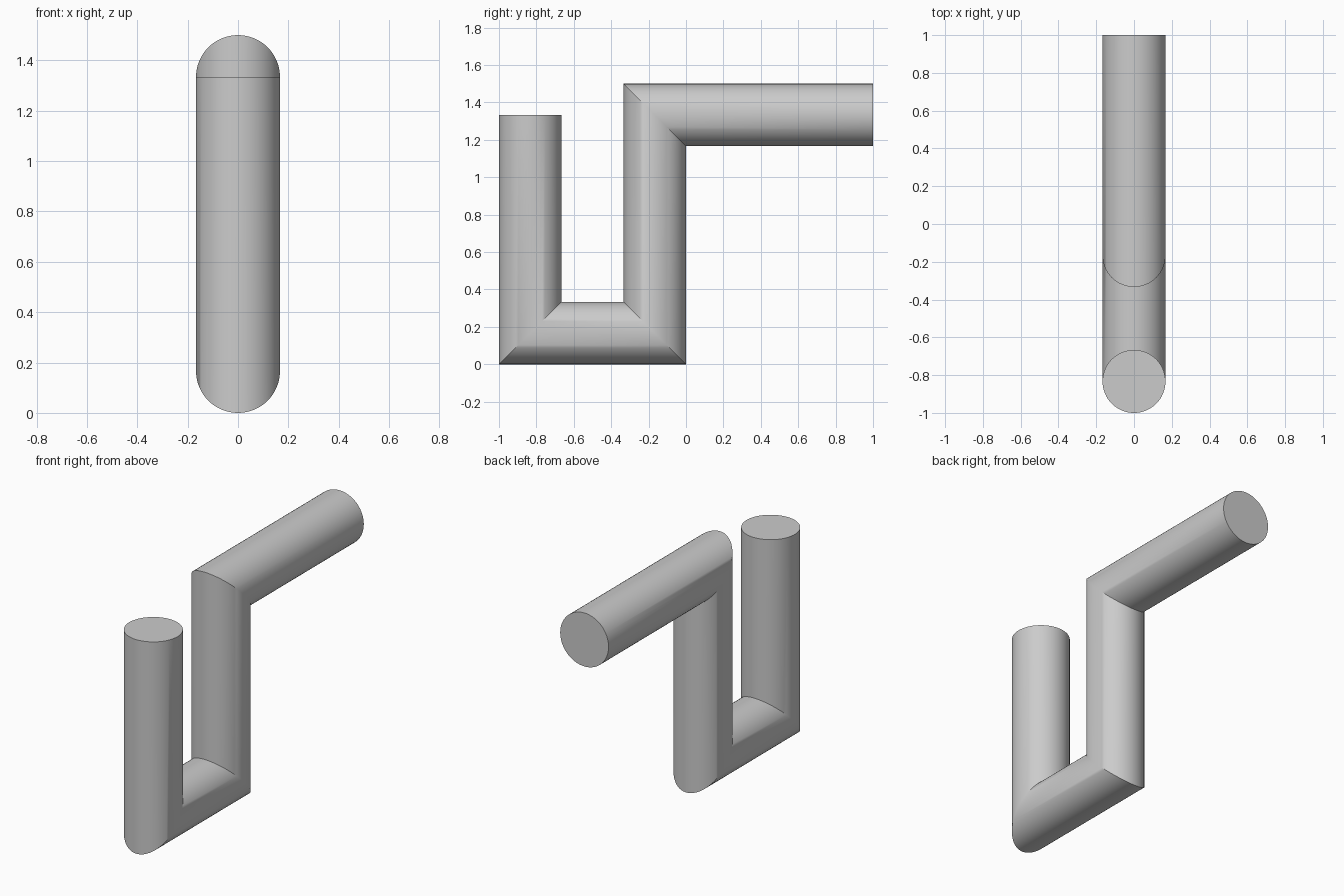
import bpy
import bmesh
import math
from mathutils import Vector

cube = bpy.data.objects.get("Cube")
if cube:
    bpy.data.objects.remove(cube, do_unlink=True)

RADIUS = 1 / 6
SIDES = 64

# Centre line of the bent pipe as (y, z)
PATH = [Vector(p) for p in [(-5/6, 4/3), (-5/6, 1/6), (-1/6, 1/6), (-1/6, 4/3), (1, 4/3)]]

grey = bpy.data.materials.new("light grey")
grey.use_nodes = True
colour = (0.6, 0.6, 0.6, 1)
grey.diffuse_color = colour
grey.node_tree.nodes["Principled BSDF"].inputs["Base Color"].default_value = colour


def normal(a, b):
    d = (b - a).normalized()
    return Vector((-d.y, d.x))


# One ring per path point, stretched along the mitre at each corner
bm = bmesh.new()
normals = [normal(a, b) for a, b in zip(PATH, PATH[1:])]
rings = []
for i, p in enumerate(PATH):
    n1, n2 = normals[max(i - 1, 0)], normals[min(i, len(normals) - 1)]
    mitre = (n1 + n2) / (1 + n1.dot(n2))
    ring = []
    for k in range(SIDES):
        t = math.tau * k / SIDES
        c = p + mitre * RADIUS * math.cos(t)
        ring.append(bm.verts.new((RADIUS * math.sin(t), c.x, c.y)))
    rings.append(ring)

# Walls between rings, then flat end caps
for a, b in zip(rings, rings[1:]):
    for k in range(SIDES):
        j = (k + 1) % SIDES
        bm.faces.new((a[k], a[j], b[j], b[k]))
bm.faces.new(rings[0])
bm.faces.new(rings[-1])
bmesh.ops.recalc_face_normals(bm, faces=bm.faces)

mesh = bpy.data.meshes.new("bent_pipe")
bm.to_mesh(mesh)
bm.free()
mesh.materials.append(grey)
pipe = bpy.data.objects.new("bent_pipe", mesh)
bpy.context.collection.objects.link(pipe)

# Smooth walls with crisp mitres and caps
bpy.ops.object.select_all(action='DESELECT')
pipe.select_set(True)
bpy.context.view_layer.objects.active = pipe
bpy.ops.object.shade_smooth_by_angle(angle=math.radians(30))
